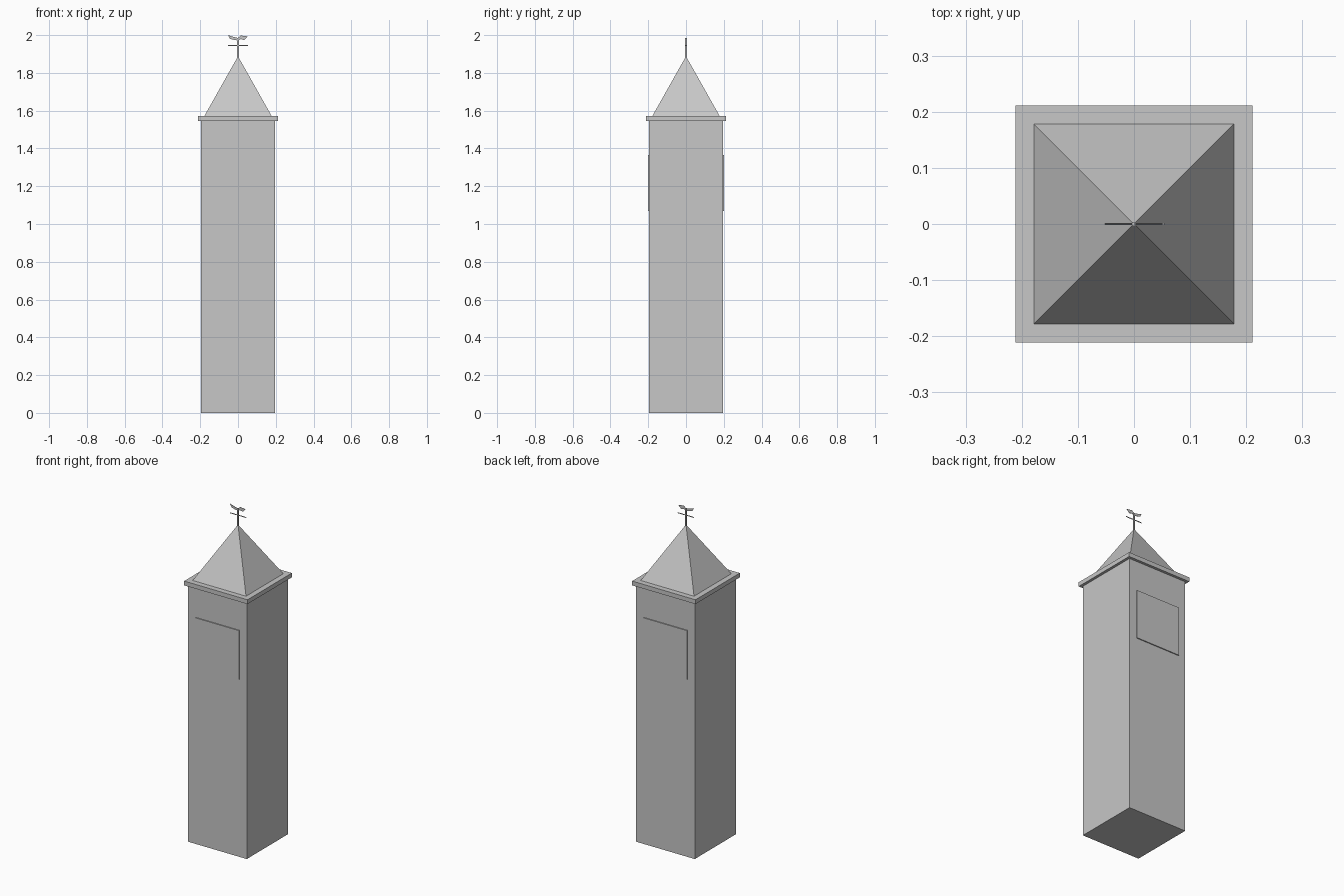
import bpy, bmesh, math

if "Cube" in bpy.data.objects:
    bpy.data.objects.remove(bpy.data.objects["Cube"])

grey = bpy.data.materials.new("stone_grey")
grey.diffuse_color = (0.57, 0.57, 0.57, 1)
grey.use_nodes = True
grey.node_tree.nodes["Principled BSDF"].inputs["Base Color"].default_value = grey.diffuse_color


def finish(name, bm):
    bmesh.ops.recalc_face_normals(bm, faces=bm.faces)
    mesh = bpy.data.meshes.new(name)
    bm.to_mesh(mesh)
    bm.free()
    mesh.materials.append(grey)
    obj = bpy.data.objects.new(name, mesh)
    bpy.context.collection.objects.link(obj)
    return obj


def box(name, x0, x1, y0, y1, z0, z1):
    bm = bmesh.new()
    bmesh.ops.create_cube(bm, size=1)
    for v in bm.verts:
        v.co = ((x0 + x1) / 2 + v.co.x * (x1 - x0),
                (y0 + y1) / 2 + v.co.y * (y1 - y0),
                (z0 + z1) / 2 + v.co.z * (z1 - z0))
    return finish(name, bm)


# Tower shaft and eave slab
W = 0.195
box("tower_shaft", -W, W, -W, W, 0, 1.546)
box("eave_slab", -0.211, 0.211, -0.211, 0.211, 1.546, 1.572)

# Square dial plates on front and back
for name, s in (("front_dial_plate", -1), ("back_dial_plate", 1)):
    y = sorted((s * W, s * 0.201))
    box(name, -0.147, 0.147, y[0], y[1], 1.07, 1.365)

# Pyramid roof
bm = bmesh.new()
base = [bm.verts.new((x * 0.178, y * 0.178, 1.572))
        for x, y in ((-1, -1), (1, -1), (1, 1), (-1, 1))]
apex = bm.verts.new((0, 0, 1.888))
bm.faces.new(base)
for i in range(4):
    bm.faces.new((base[i], base[(i + 1) % 4], apex))
finish("pyramid_roof", bm)

# Weather vane: mast, crossbar and bird-like flag
box("vane_mast", -0.004, 0.004, -0.004, 0.004, 1.87, 1.986)
box("vane_crossbar", -0.052, 0.054, -0.0015, 0.0015, 1.943, 1.947)

outline = [(-0.053, 2.0), (-0.022, 1.99), (0.0, 1.985), (0.015, 1.998),
           (0.051, 1.993), (0.032, 1.974), (0.014, 1.979), (0.0, 1.972),
           (-0.018, 1.974), (-0.042, 1.980)]
bm = bmesh.new()
face = bm.faces.new([bm.verts.new((x, -0.001, z)) for x, z in outline])
ext = bmesh.ops.extrude_face_region(bm, geom=[face], use_keep_orig=True)
for v in ext["geom"]:
    if isinstance(v, bmesh.types.BMVert):
        v.co.y += 0.002
finish("vane_flag", bm)
